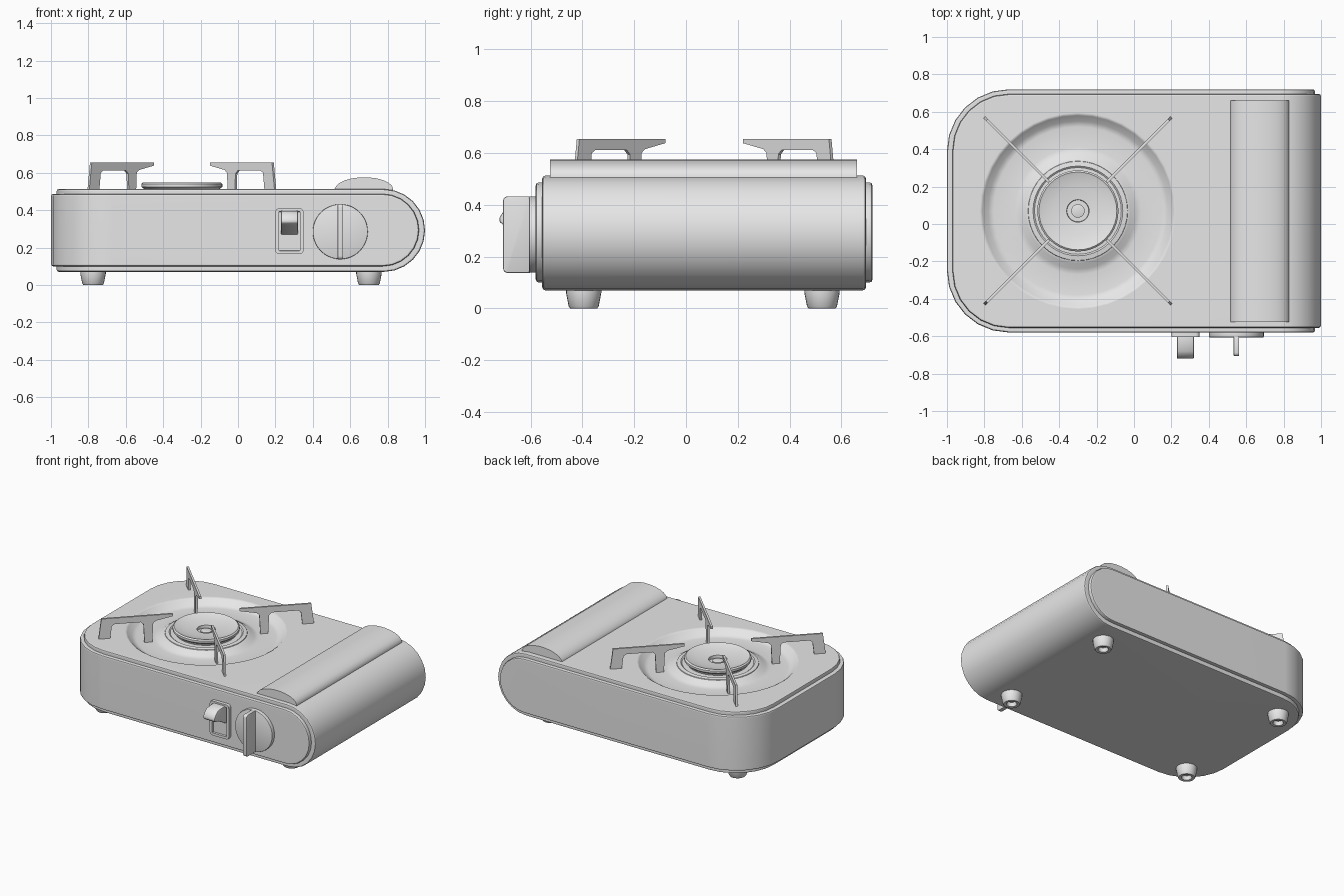
import bpy, bmesh
from math import sin, cos, pi, radians

cube = bpy.data.objects.get("Cube")
if cube:
    bpy.data.objects.remove(cube, do_unlink=True)

grey = bpy.data.materials.new("light grey metal")
grey.use_nodes = True
grey.diffuse_color = (0.8, 0.8, 0.8, 1)
grey.node_tree.nodes["Principled BSDF"].inputs["Base Color"].default_value = (0.8, 0.8, 0.8, 1)

CY = 0.07               # middle of the body in depth
BX = -0.3               # burner centre


def finish(name, bm, loc=(0, 0, 0)):
    bmesh.ops.remove_doubles(bm, verts=bm.verts, dist=1e-5)
    bmesh.ops.recalc_face_normals(bm, faces=bm.faces)
    mesh = bpy.data.meshes.new(name)
    bm.to_mesh(mesh)
    bm.free()
    mesh.materials.append(grey)
    ob = bpy.data.objects.new(name, mesh)
    ob.location = loc
    bpy.context.collection.objects.link(ob)
    return ob


def prism(name, pts, axis, a, b, loc=(0, 0, 0)):
    """Extrude a 2D outline along an axis from a to b."""
    put = {"x": lambda u, v, w: (w, u, v),
           "y": lambda u, v, w: (u, w, v),
           "z": lambda u, v, w: (u, v, w)}[axis]
    bm = bmesh.new()
    lo = [bm.verts.new(put(u, v, a)) for u, v in pts]
    hi = [bm.verts.new(put(u, v, b)) for u, v in pts]
    bm.faces.new(lo)
    bm.faces.new(hi)
    n = len(pts)
    for i in range(n):
        j = (i + 1) % n
        bm.faces.new((lo[i], lo[j], hi[j], hi[i]))
    return finish(name, bm, loc)


def lathe(name, profile, loc, segs=40):
    """Revolve (radius, z) points about the vertical axis."""
    bm = bmesh.new()
    rings = [[bm.verts.new((r * cos(2 * pi * i / segs), r * sin(2 * pi * i / segs), z))
              for i in range(segs)] for r, z in profile]
    for p, q in zip(rings, rings[1:]):
        for i in range(segs):
            j = (i + 1) % segs
            bm.faces.new((p[i], p[j], q[j], q[i]))
    return finish(name, bm, loc)


def arc(cx, cy, rx, ry, start, end, n):
    angles = [radians(start + (end - start) * i / n) for i in range(n + 1)]
    return [(cx + rx * cos(t), cy + ry * sin(t)) for t in angles]


def apply(ob, kind, **settings):
    mod = ob.modifiers.new(kind.lower(), kind)
    for key, value in settings.items():
        setattr(mod, key, value)
    bpy.context.view_layer.objects.active = ob
    bpy.ops.object.modifier_apply(modifier=mod.name)


def boolean(ob, tool, operation):
    apply(ob, "BOOLEAN", object=tool, operation=operation, solver="EXACT")
    bpy.data.objects.remove(tool, do_unlink=True)


def bevel(ob, width, segments=2):
    apply(ob, "BEVEL", width=width, segments=segments, limit_method="ANGLE",
          angle_limit=radians(40))


def smooth(ob, weighted=False):
    bpy.ops.object.select_all(action="DESELECT")
    ob.select_set(True)
    bpy.context.view_layer.objects.active = ob
    bpy.ops.object.shade_smooth_by_angle(angle=radians(35))
    if weighted:
        ob.modifiers.new("weighted normals", "WEIGHTED_NORMAL").keep_sharp = True


def case(name, left, right, half, z0, z1, corner):
    """Plan with two rounded corners crossed with a side profile rounded at one end."""
    plan = [(1.3, CY + half)]
    plan += arc(left + corner, CY + half - corner, corner, corner, 90, 180, 6)
    plan += arc(left + corner, CY - half + corner, corner, corner, 180, 270, 6)
    plan += [(1.3, CY - half)]
    ob = prism(name, plan, "z", -0.2, 0.8)
    mid, r = (z0 + z1) / 2, (z1 - z0) / 2
    side = [(-1.3, z1), (-1.3, z0)] + arc(right - r, mid, r, r, -90, 90, 12)
    boolean(ob, prism("side_cutter", side, "y", -1, 1), "INTERSECT")
    bevel(ob, 0.012)
    return ob


# Shell, with the round drip pan sunk into its top
shell = case("shell", -0.97, 1.0, 0.625, 0.07, 0.513, 0.30)
pan = [(0, 0.6), (0.53, 0.6), (0.53, 0.516), (0.51, 0.504), (0.48, 0.475), (0.45, 0.465),
       (0.34, 0.465), (0.31, 0.475), (0.28, 0.494), (0.26, 0.5), (0, 0.5)]
boolean(shell, lathe("pan_cutter", pan, (BX, CY, 0)), "DIFFERENCE")
smooth(shell, True)

# Side wall standing slightly proud of the shell
wall = case("side_wall", -1.0, 0.968, 0.65, 0.10, 0.487, 0.33)
well = [(0, 0.7), (0.54, 0.7), (0.54, 0.4), (0, 0.4)]
boolean(wall, lathe("well_cutter", well, (BX, CY, 0)), "DIFFERENCE")
smooth(wall, True)

# Arched cover over the gas compartment
arch = [(0.515, 0.49), (0.515, 0.512)] + arc(0.675, 0.512, 0.155, 0.064, 165, 0, 10) + [(0.83, 0.49)]
cover = prism("canister_cover", arch, "y", -0.525, 0.66)
smooth(cover)

# Burner
smooth(lathe("burner_collar", [(0.27, 0.49), (0.265, 0.502), (0.24, 0.506), (0.232, 0.5), (0.228, 0.48)],
             (BX, CY, 0)))
head = [(0.19, 0.48), (0.2, 0.512), (0.217, 0.525), (0.217, 0.54), (0.208, 0.548), (0.195, 0.543),
        (0.13, 0.53), (0.06, 0.525), (0.058, 0.505), (0, 0.505)]
smooth(lathe("burner_head", head, (BX, CY, 0)))
smooth(lathe("burner_nozzle", [(0.036, 0.5), (0.036, 0.516), (0.03, 0.518), (0, 0.518)], (BX, CY, 0), 20))

# Four pot supports on the diagonals
support = [(0.708, 0.5), (0.688, 0.655), (0.219, 0.655), (0.219, 0.638), (0.33, 0.615),
           (0.348, 0.6), (0.355, 0.46), (0.405, 0.46), (0.412, 0.595), (0.43, 0.612),
           (0.6, 0.612), (0.62, 0.6), (0.632, 0.5)]
for i in range(4):
    ob = prism(f"pot_support_{i + 1}", support, "y", -0.007, 0.007, (BX, CY, 0))
    ob.rotation_euler.z = radians(45 + 90 * i)

# Feet, hollow underneath
foot = [(0, 0.03), (0.028, 0.03), (0.034, 0.002), (0.04, 0), (0.052, 0), (0.058, 0.008),
        (0.068, 0.06), (0.068, 0.08)]
for i, x in enumerate((-0.775, 0.7)):
    for side, y in (("front", -0.395), ("back", 0.525)):
        smooth(lathe(f"{side}_foot_{i + 1}", foot, (x, y, 0), 24))

# Control knob: round base and upright grip
base = prism("knob_base", arc(0.547, 0.285, 0.147, 0.147, 0, 352.5, 47), "y", -0.606, -0.57)
bevel(base, 0.004)
smooth(base)
grip_side = [(-0.6, 0.137), (-0.69, 0.137)] + arc(-0.688, 0.155, 0.018, 0.018, 260, 180, 4)
grip_side += arc(-0.688, 0.415, 0.018, 0.018, 180, 90, 4) + [(-0.6, 0.433)]
grip = prism("knob_grip", grip_side, "x", 0.532, 0.562)
bevel(grip, 0.005)
smooth(grip)

# Slot frame with a sunk centre
corners = []
for cx, cz, a in ((0.33, 0.39, 0), (0.22, 0.39, 90), (0.22, 0.185, 180), (0.33, 0.185, 270)):
    corners += arc(cx, cz, 0.02, 0.02, a, a + 90, 4)
frame = prism("lever_frame", corners, "y", -0.604, -0.57)
bm = bmesh.new()
bm.from_mesh(frame.data)
bm.faces.ensure_lookup_table()
front = min(bm.faces, key=lambda f: f.calc_center_median().y)
bmesh.ops.inset_region(bm, faces=[front], thickness=0.018)
ring = bmesh.ops.inset_region(bm, faces=[front], thickness=0.001)
bmesh.ops.translate(bm, verts=front.verts, vec=(0, 0.015, 0))
bm.to_mesh(frame.data)
bm.free()
smooth(frame)

# Lock lever
lever_side = [(-0.58, 0.4), (-0.68, 0.395), (-0.705, 0.375), (-0.72, 0.35), (-0.72, 0.335),
              (-0.705, 0.322), (-0.67, 0.315), (-0.58, 0.265)]
lever = prism("lock_lever", lever_side, "x", 0.23, 0.32)
bevel(lever, 0.005)
smooth(lever)
